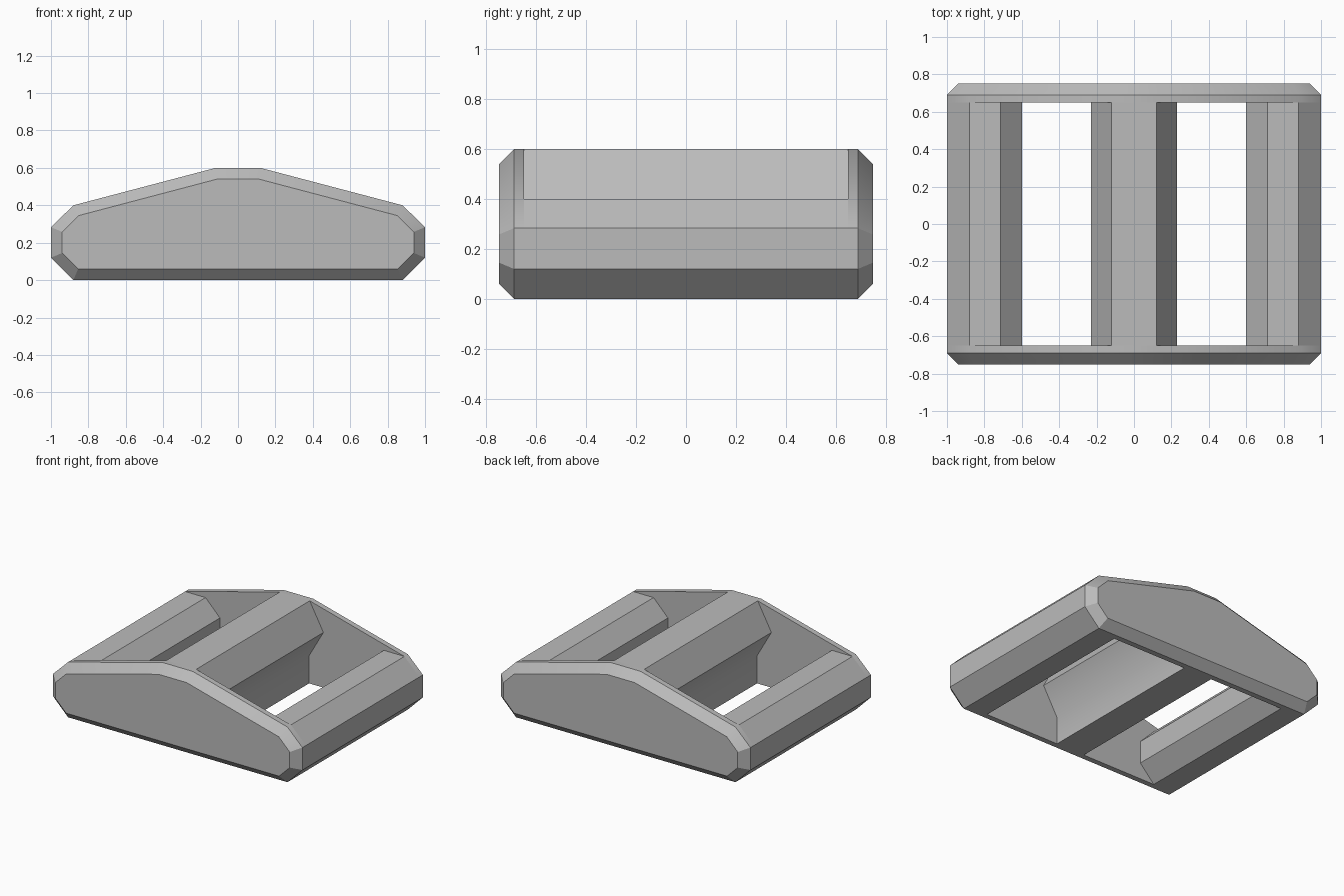
import bpy
import bmesh
from math import radians

cube = bpy.data.objects.get("Cube")
if cube:
    bpy.data.objects.remove(cube, do_unlink=True)

# Single plain grey finish
GREY = (0.5, 0.5, 0.5, 1.0)
grey = bpy.data.materials.new("plain_grey")
grey.use_nodes = True
grey.diffuse_color = GREY
grey.node_tree.nodes["Principled BSDF"].inputs["Base Color"].default_value = GREY


def mirrored(half):
    """Complete a right-hand half profile, listed bottom to top."""
    return half + [(-x, z) for x, z in reversed(half)]


def loft(name, sections):
    """Join equal-sized (y, profile) cross-sections into a closed solid."""
    bm = bmesh.new()
    rings = [[bm.verts.new((x, y, z)) for x, z in prof] for y, prof in sections]
    for a, b in zip(rings, rings[1:]):
        for i in range(len(a)):
            j = (i + 1) % len(a)
            bm.faces.new((a[i], a[j], b[j], b[i]))
    bm.faces.new(rings[0])
    bm.faces.new(rings[-1])
    bmesh.ops.recalc_face_normals(bm, faces=bm.faces[:])
    mesh = bpy.data.meshes.new(name)
    bm.to_mesh(mesh)
    bm.free()
    mesh.materials.append(grey)
    obj = bpy.data.objects.new(name, mesh)
    bpy.context.collection.objects.link(obj)
    bpy.ops.object.select_all(action="DESELECT")
    obj.select_set(True)
    bpy.context.view_layer.objects.active = obj
    bpy.ops.object.shade_smooth_by_angle(angle=radians(30))
    return obj


INNER, RIM, OUTER = 0.65, 0.69, 0.75

# End plates: sloped-top silhouette with a chamfered outer rim
silhouette = mirrored([(0.88, 0), (1, 0.12), (1, 0.283), (0.88, 0.4), (0.12, 0.6)])
chamfered = mirrored([(0.855, 0.06), (0.94, 0.145), (0.94, 0.258),
                      (0.852, 0.345), (0.112, 0.54)])
for name, side in (("front_plate", -1), ("back_plate", 1)):
    loft(name, [(side * INNER, silhouette), (side * RIM, silhouette),
                (side * OUTER, chamfered)])

# Side rails: octagonal bars flush with the plate ends
octagon = [(0.88, 0), (1, 0.12), (1, 0.283), (0.88, 0.4),
           (0.715, 0.4), (0.6, 0.283), (0.6, 0.12), (0.715, 0)]
for name, side in (("left_rail", 1), ("right_rail", -1)):
    bar = [(side * x, z) for x, z in octagon]
    loft(name, [(-INNER, bar), (INNER, bar)])

# Central beam: narrow foot flaring out under a tapered top
beam = mirrored([(0.115, 0), (0.115, 0.2), (0.23, 0.4), (0.12, 0.6)])
loft("center_beam", [(-INNER, beam), (INNER, beam)])
